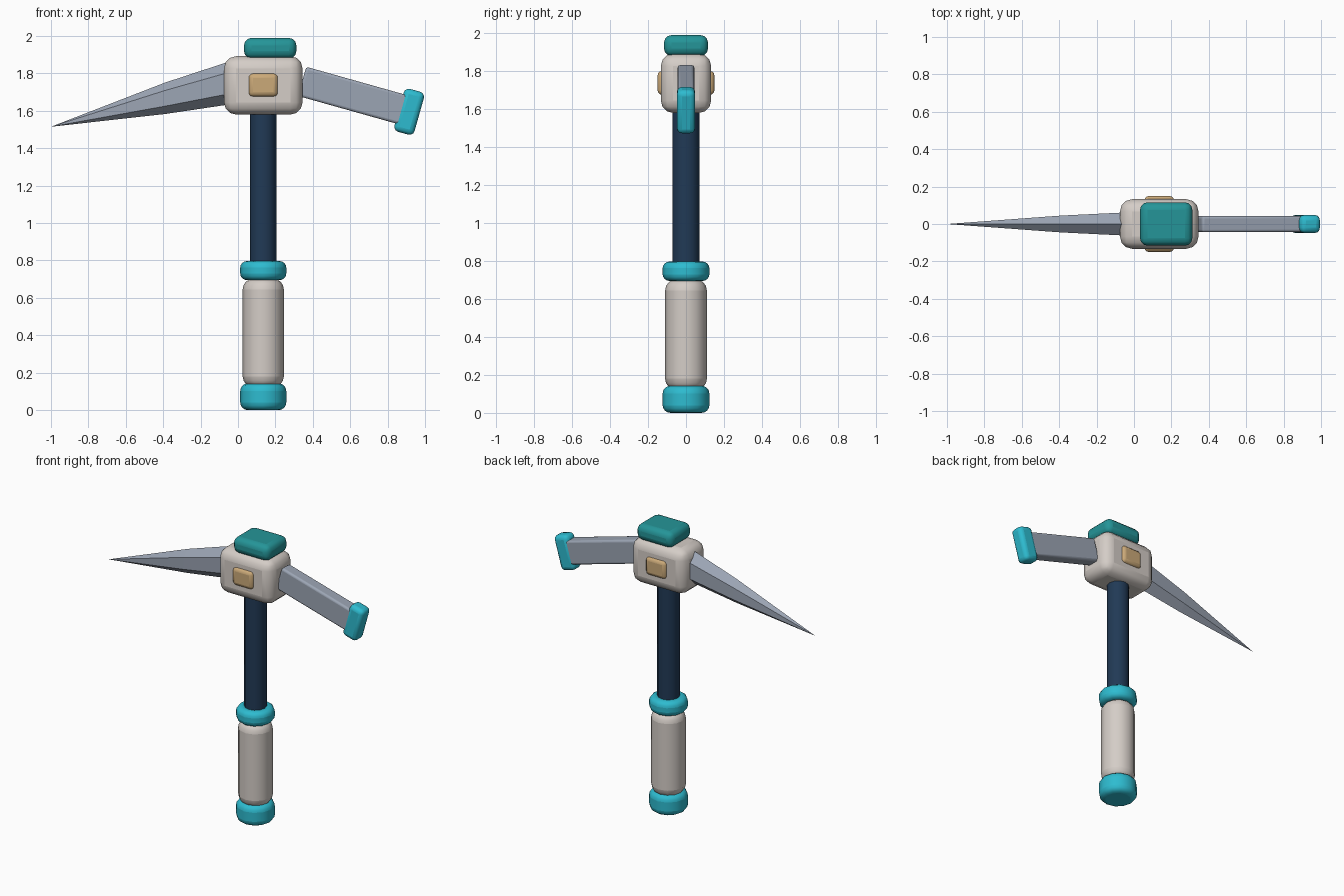
import bpy, bmesh, math
from mathutils import Matrix

cube = bpy.data.objects.get("Cube")
if cube:
    bpy.data.objects.remove(cube, do_unlink=True)

AXIS_X = 0.135            # centre line of the handle
TILT = math.radians(15.7)  # droop of the flat blade


def material(name, rgb):
    m = bpy.data.materials.new(name)
    m.use_nodes = True
    m.diffuse_color = (*rgb, 1)
    m.node_tree.nodes["Principled BSDF"].inputs["Base Color"].default_value = (*rgb, 1)
    return m


TEAL = material("bright teal", (0.027, 0.50, 0.63))
DEEP = material("deep teal", (0.018, 0.30, 0.315))
IVORY = material("ivory", (0.66, 0.61, 0.57))
NAVY = material("navy", (0.015, 0.042, 0.092))
STEEL = material("steel", (0.33, 0.375, 0.455))
TAN = material("tan", (0.60, 0.40, 0.19))


def finish(name, bm, mat, bevel=0, segments=3, smooth=True):
    bmesh.ops.recalc_face_normals(bm, faces=bm.faces)
    mesh = bpy.data.meshes.new(name)
    bm.to_mesh(mesh)
    bm.free()
    mesh.materials.append(mat)
    ob = bpy.data.objects.new(name, mesh)
    bpy.context.collection.objects.link(ob)
    if bevel:
        mod = ob.modifiers.new("Rounding", "BEVEL")
        mod.width = bevel
        mod.segments = segments
        mod.limit_method = "ANGLE"
        mod.angle_limit = math.radians(40)
    if smooth:
        bpy.ops.object.select_all(action="DESELECT")
        ob.select_set(True)
        bpy.context.view_layer.objects.active = ob
        bpy.ops.object.shade_smooth_by_angle(angle=math.radians(40))
    return ob


def box(name, centre, size, mat, bevel, tilt=0):
    bm = bmesh.new()
    bmesh.ops.create_cube(bm, size=1, matrix=Matrix.Diagonal((*size, 1)))
    ob = finish(name, bm, mat, bevel)
    ob.location = centre
    ob.rotation_euler.y = tilt
    return ob


def post(name, radius, bottom, top, mat, bevel=0):
    bm = bmesh.new()
    bmesh.ops.create_cone(bm, cap_ends=True, segments=12, radius1=radius,
                          radius2=radius, depth=top - bottom)
    ob = finish(name, bm, mat, bevel, 4)
    ob.location = (AXIS_X, 0, (top + bottom) / 2)
    return ob


# Handle
post("pommel", 0.123, 0, 0.143, TEAL, 0.04)
post("grip", 0.11, 0.12, 0.705, IVORY, 0.06)
post("collar", 0.123, 0.695, 0.797, TEAL, 0.035)
post("shaft", 0.072, 0.72, 1.65, NAVY)

# Head block, top cap and side buttons
box("head_block", (AXIS_X, 0, 1.736), (0.42, 0.265, 0.312), IVORY, 0.065)
box("top_cap", (0.172, 0, 1.935), (0.28, 0.232, 0.11), DEEP, 0.04)
for side, sign in (("front", -1), ("back", 1)):
    box(side + "_button", (AXIS_X, sign * 0.12, 1.738), (0.158, 0.06, 0.125), TAN, 0.024)

# Flat blade with its coloured edge
box("flat_blade", (0.622, 0, 1.679), (0.58, 0.088, 0.162), STEEL, 0.014, TILT)
box("blade_edge", (0.915, 0, 1.595), (0.112, 0.096, 0.238), TEAL, 0.028, TILT)

# Faceted spike: six-sided rings narrowing to a point
bm = bmesh.new()
rings = []
for x, z, half_y, half_z in ((0.0, 1.76, 0.064, 0.119), (-0.39, 1.667, 0.045, 0.084)):
    rings.append([bm.verts.new((x, half_y * math.sin(a) / math.sin(math.pi / 3),
                                z + half_z * math.cos(a)))
                  for a in (i * math.pi / 3 for i in range(6))])
tip = bm.verts.new((-1, 0, 1.515))
base, middle = rings
bm.faces.new(base)
for i in range(6):
    j = (i + 1) % 6
    bm.faces.new((base[i], base[j], middle[j], middle[i]))
    bm.faces.new((middle[i], middle[j], tip))
finish("spike", bm, STEEL, smooth=False)
